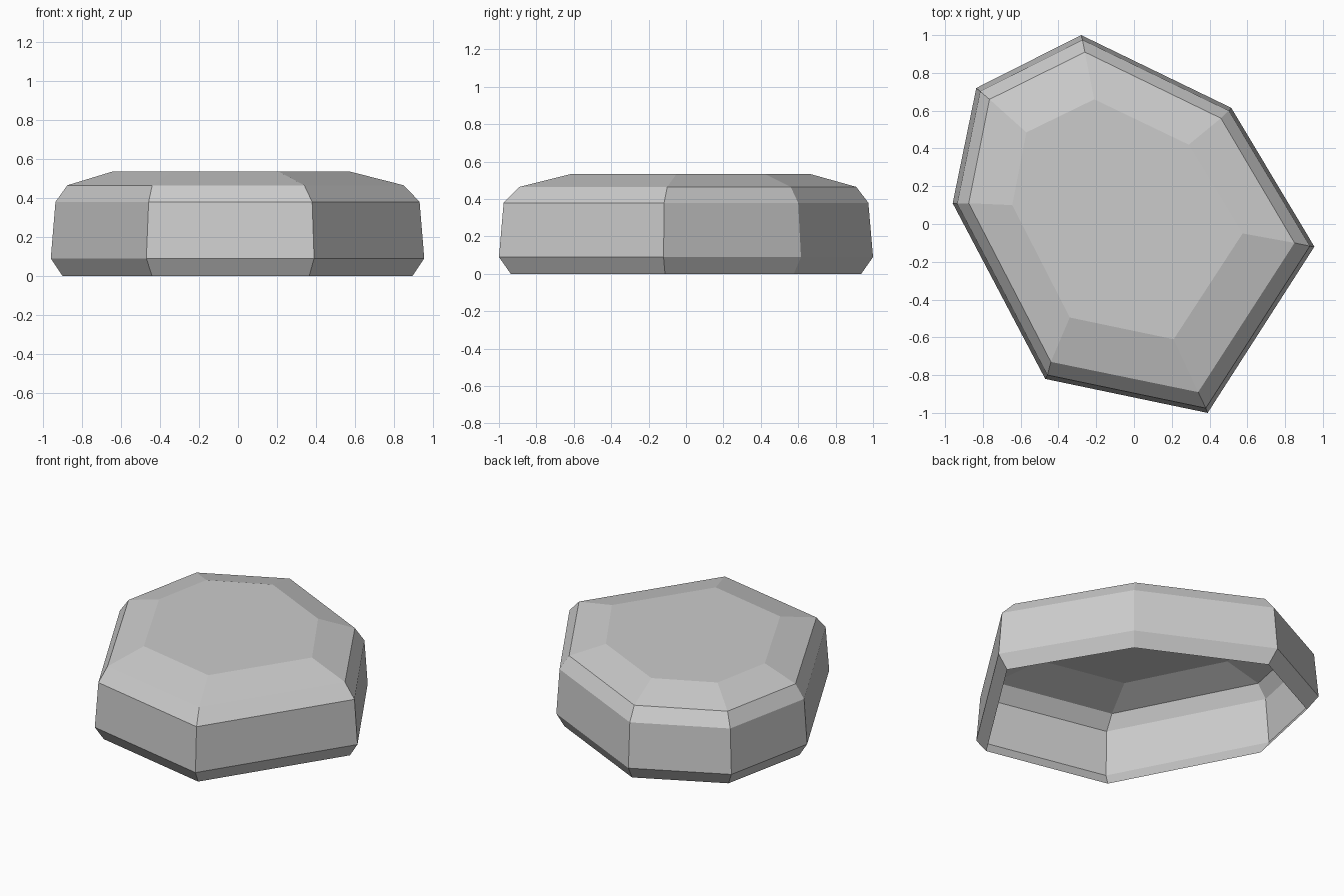
import bpy
import bmesh

cube = bpy.data.objects.get("Cube")
if cube:
    bpy.data.objects.remove(cube, do_unlink=True)

# Plain stone colour
stone = bpy.data.materials.new("stone_grey")
stone.use_nodes = True
grey = (0.6, 0.6, 0.6, 1.0)
stone.diffuse_color = grey
stone.node_tree.nodes["Principled BSDF"].inputs["Base Color"].default_value = grey

# Widest outline, upper shoulder and flat top, each anticlockwise
belly = [(-0.28, 1.0), (-0.835, 0.72), (-0.96, 0.11), (-0.47, -0.82),
         (0.39, -1.0), (0.955, -0.12), (0.515, 0.615)]
shoulder = [(-0.26, 0.91), (-0.765, 0.66), (-0.875, 0.11), (-0.44, -0.73),
            (0.34, -0.89), (0.85, -0.10), (0.46, 0.56)]
crown = [(-0.21, 0.66), (-0.57, 0.485), (-0.645, 0.10), (-0.34, -0.495),
         (0.21, -0.61), (0.575, -0.05), (0.29, 0.42)]


def scaled(outline, factor):
    return [(x * factor, y * factor) for x, y in outline]


# Faceted shell, open underneath
bm = bmesh.new()
levels = [(scaled(belly, 0.937), 0.0), (belly, 0.09),
          (scaled(belly, 0.975), 0.38), (shoulder, 0.465), (crown, 0.535)]
rings = [[bm.verts.new((x, y, z)) for x, y in outline] for outline, z in levels]
for low, high in zip(rings, rings[1:]):
    for i in range(len(low)):
        j = (i + 1) % len(low)
        bm.faces.new((low[i], low[j], high[j], high[i]))
bm.faces.new(rings[-1])

mesh = bpy.data.meshes.new("stone")
bm.to_mesh(mesh)
bm.free()
mesh.materials.append(stone)
rock = bpy.data.objects.new("stone", mesh)
bpy.context.collection.objects.link(rock)
